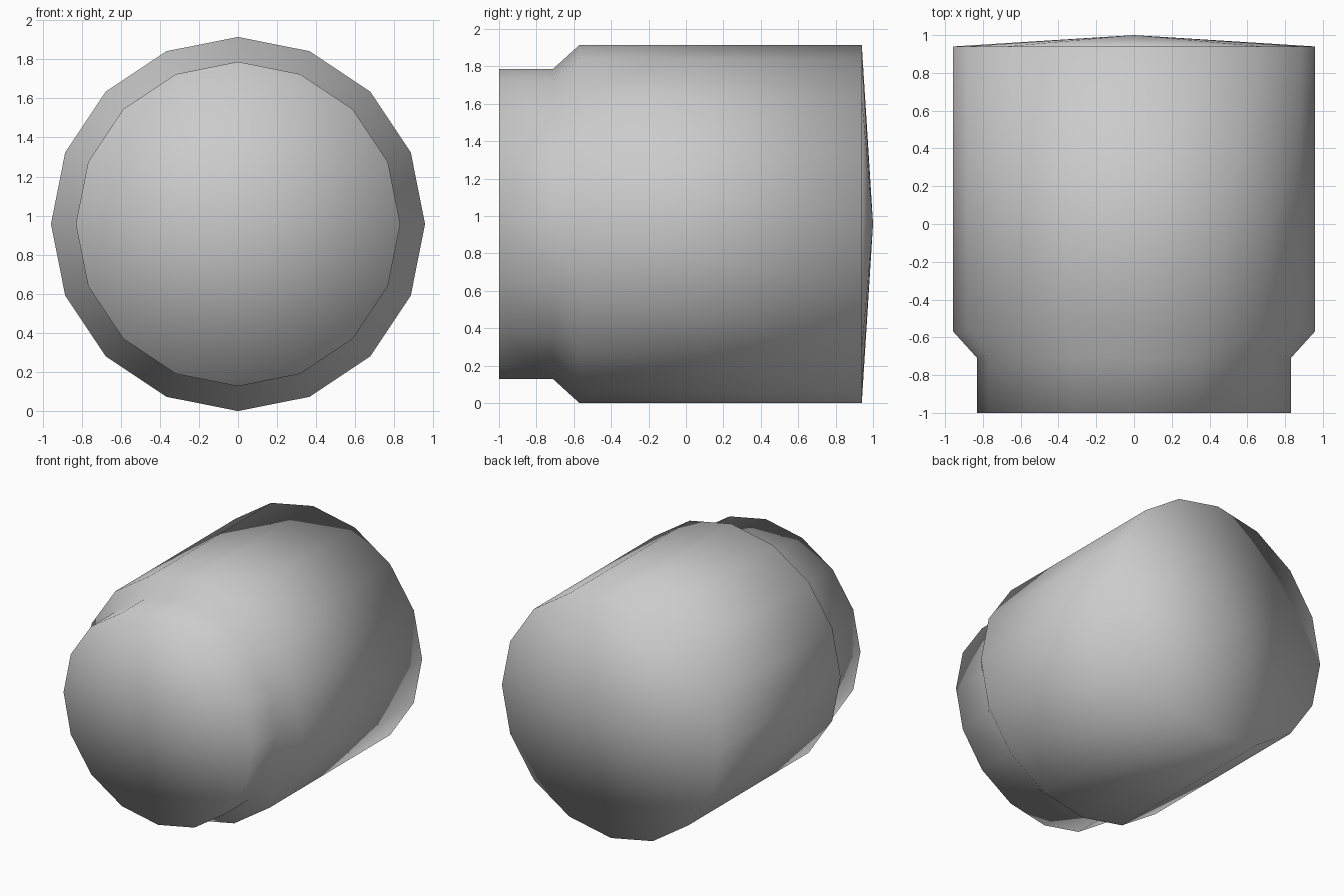
import bpy, bmesh, math

if "Cube" in bpy.data.objects:
    bpy.data.objects.remove(bpy.data.objects["Cube"])

SIDES = 16
RADIUS = 0.957
# (y, radius) rings from the narrow front neck to the wide back rim
PROFILE = [(-1.0, 0.83), (-0.71, 0.83), (-0.57, RADIUS), (0.94, RADIUS)]

grey = bpy.data.materials.new("light_grey")
grey.diffuse_color = (0.6, 0.6, 0.6, 1)
grey.use_nodes = True
grey.node_tree.nodes["Principled BSDF"].inputs["Base Color"].default_value = grey.diffuse_color

bm = bmesh.new()


def ring(y, r):
    return [bm.verts.new((r * math.sin(2 * math.pi * i / SIDES), y,
                          RADIUS + r * math.cos(2 * math.pi * i / SIDES)))
            for i in range(SIDES)]


def cap(loop, y):
    tip = bm.verts.new((0, y, RADIUS))
    for i in range(SIDES):
        bm.faces.new((loop[i], loop[(i + 1) % SIDES], tip))


# Neck, shoulder and body walls
rings = [ring(y, r) for y, r in PROFILE]
for a, b in zip(rings, rings[1:]):
    for i in range(SIDES):
        j = (i + 1) % SIDES
        bm.faces.new((a[i], a[j], b[j], b[i]))

# Flat front end and shallow conical back end
cap(rings[0], -1.0)
cap(rings[-1], 1.0)
bmesh.ops.recalc_face_normals(bm, faces=bm.faces)

# Soft shading runs over every edge
for f in bm.faces:
    f.smooth = True

mesh = bpy.data.meshes.new("stepped_cylinder")
bm.to_mesh(mesh)
bm.free()
mesh.materials.append(grey)
bpy.context.collection.objects.link(bpy.data.objects.new("stepped_cylinder", mesh))
